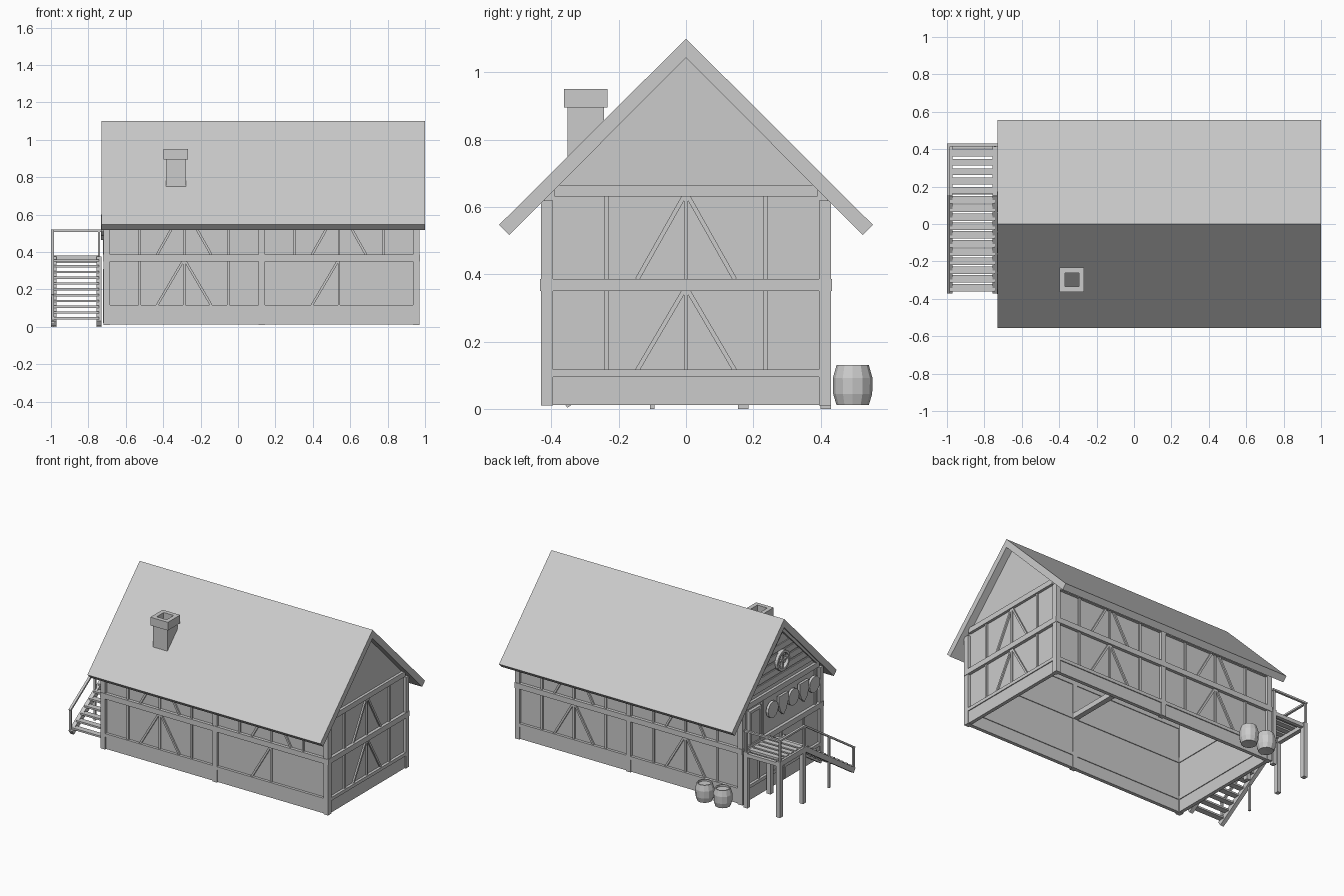
import bpy, bmesh, math
from mathutils import Vector, Matrix

if "Cube" in bpy.data.objects:
    bpy.data.objects.remove(bpy.data.objects["Cube"])

MAT = bpy.data.materials.new("plain grey")
MAT.diffuse_color = (0.6, 0.6, 0.6, 1)
MAT.use_nodes = True
MAT.node_tree.nodes["Principled BSDF"].inputs["Base Color"].default_value = MAT.diffuse_color


def finish(name, bm):
    bmesh.ops.recalc_face_normals(bm, faces=bm.faces)
    me = bpy.data.meshes.new(name)
    bm.to_mesh(me)
    bm.free()
    me.materials.append(MAT)
    ob = bpy.data.objects.new(name, me)
    bpy.context.collection.objects.link(ob)
    return ob


def box(name, x0, x1, y0, y1, z0, z1):
    bm = bmesh.new()
    m = Matrix.Translation(((x0 + x1) / 2, (y0 + y1) / 2, (z0 + z1) / 2))
    bmesh.ops.create_cube(bm, size=1, matrix=m @ Matrix.Diagonal((x1 - x0, y1 - y0, z1 - z0, 1)))
    return finish(name, bm)


def bar(name, p, q, side, w, h):
    """Beam from p to q; w = size along side, h = size across it."""
    p, q, s = Vector(p), Vector(q), Vector(side).normalized()
    d = q - p
    t = d.normalized().cross(s)
    m = Matrix((d, s * w, t * h)).transposed().to_4x4()
    m.translation = (p + q) / 2
    bm = bmesh.new()
    bmesh.ops.create_cube(bm, size=1, matrix=m)
    return finish(name, bm)


def prism(name, pts, vec):
    bm = bmesh.new()
    f = bm.faces.new([bm.verts.new(p) for p in pts])
    r = bmesh.ops.extrude_face_region(bm, geom=[f])
    bmesh.ops.translate(bm, verts=[g for g in r["geom"] if isinstance(g, bmesh.types.BMVert)], vec=vec)
    return finish(name, bm)


X0, X1, Y = -0.72, 0.97, 0.43
SIDES = {  # point on wall line, direction along, outward normal
    "front": (Vector((0, -Y, 0)), Vector((1, 0, 0)), Vector((0, -1, 0))),
    "back": (Vector((0, Y, 0)), Vector((1, 0, 0)), Vector((0, 1, 0))),
    "right": (Vector((X1, 0, 0)), Vector((0, 1, 0)), Vector((1, 0, 0))),
    "left": (Vector((X0, 0, 0)), Vector((0, 1, 0)), Vector((-1, 0, 0))),
}


def timber(name, side, a, b, width, inner, outer):
    """Beam on a wall between (u, z) points, its depth between two offsets from the wall line."""
    o, u, n = SIDES[side]
    off = n * ((inner + outer) / 2)
    p, q = [o + u * c[0] + Vector((0, 0, c[1])) + off for c in (a, b)]
    return bar(side + "_" + name, p, q, n, outer - inner, width)


def bay(side, centre, rows):
    """Studs and braces: rows of (z0, z1, stud offsets, brace signs)."""
    for z0, z1, studs, braces in rows:
        for s in studs:
            timber("stud", side, (centre + s, z0), (centre + s, z1), 0.013, -0.03, -0.008)
        for s in braces:
            timber("brace", side, (centre + s * 0.145, z0), (centre + s * 0.006, z1), 0.013, -0.03, -0.008)


# walls: panels, plinths and horizontal beams
for side, (a, b) in {"front": (X0, X1), "back": (X0, X1), "right": (-Y, Y), "left": (-Y, Y)}.items():
    top = 0.62 if side in ("front", "back") else 0.66
    timber("panel", side, (a + 0.01, 0.35), (b - 0.01, 0.35), top * 2 - 0.7, -0.03, -0.018)
    timber("plinth", side, (a + 0.01, 0.055), (b - 0.01, 0.055), 0.085, -0.03, -0.006)
    timber("sill_beam", side, (a + 0.01, 0.106), (b - 0.01, 0.106), 0.022, -0.035, 0)
    timber("middle_beam", side, (a, 0.368), (b, 0.368), 0.036, -0.035, 0.003)
    if top > 0.65:
        timber("top_beam", side, (-0.39, 0.648), (0.39, 0.648), 0.035, -0.035, 0)
    else:
        timber("top_beam", side, (a, 0.6), (b, 0.6), 0.03, -0.035, 0)

# posts
for sy in (-1, 1):
    for i, x in enumerate((X0, 0.11, X1 - 0.035)):
        ys = sorted((sy * Y, sy * (Y - 0.035)))
        box("wall_post", x, x + 0.035, ys[0], ys[1], 0.01, 0.62)

# half-timber infill
FULL = (-0.237, 0, 0.237)
LOW, UP = (0.115, 0.352), (0.385, 0.632)
both = [(*LOW, FULL, (-1, 1)), (*UP, FULL, (-1, 1))]
bay("front", -0.288, both)
bay("front", 0.54, [(*LOW, (0,), (-1,)), (*UP, FULL, (-1, 1))])
bay("back", -0.288, both)
bay("back", 0.54, both)
bay("right", 0, both)
bay("left", 0, [(*LOW, FULL, ()), (*UP, (0.2, -0.36), ())])

# gables
for name, x in (("right_gable", X1 - 0.03), ("left_gable", X0 + 0.018)):
    prism(name, [(x, -0.41, 0.64), (x, 0.41, 0.64), (x, 0, 1.05)], (0.012, 0, 0))
for z in (0.71, 0.76, 0.81, 0.86, 0.91):
    h = 1.04 - z
    timber("gable_plank", "left", (-h, z), (h, z), 0.04, -0.02, -0.012)
for s in (-1, 1):
    timber("gable_rafter", "left", (s * 0.385, 0.66), (0, 1.035), 0.03, -0.03, 0)

# tie beam inside
box("tie_beam", 0.11, 0.145, -0.42, 0.42, 0.35, 0.385)

# roof
prism("roof", [(-0.73, y, z) for y, z in ((0, 1.1), (0.555, 0.547), (0.525, 0.517), (0, 1.043),
                                           (-0.525, 0.517), (-0.555, 0.547))], (1.73, 0, 0))


# chimney: shaft and cap, hollow at the top
def square_tube(name, cx, cy, ro, ri, z0, z1):
    bm = bmesh.new()
    rings = [[bm.verts.new((cx + sx * r, cy + sy * r, z)) for sx, sy in ((-1, -1), (1, -1), (1, 1), (-1, 1))]
             for r, z in ((ro, z0), (ro, z1), (ri, z1), (ri, z0))]
    for k in range(4):
        a, b = rings[k], rings[(k + 1) % 4]
        for i in range(4):
            bm.faces.new((a[i], a[(i + 1) % 4], b[(i + 1) % 4], b[i]))
    return finish(name, bm)


square_tube("chimney_shaft", -0.332, -0.298, 0.054, 0.037, 0.72, 0.9)
square_tube("chimney_cap", -0.332, -0.298, 0.065, 0.037, 0.895, 0.95)


# barrels, with a sunken lid
def barrel(name, x, y):
    bm = bmesh.new()
    prof = ((0, 0.015), (0.048, 0.012), (0.058, 0.045), (0.059, 0.092), (0.048, 0.13), (0.041, 0.13),
            (0.041, 0.118), (0, 0.118))
    vs = [bm.verts.new((x + r, y, z)) for r, z in prof]
    es = [bm.edges.new(p) for p in zip(vs, vs[1:])]
    bmesh.ops.spin(bm, geom=vs + es, cent=(x, y, 0), axis=(0, 0, 1), angle=math.tau, steps=12)
    bmesh.ops.remove_doubles(bm, verts=bm.verts, dist=1e-4)
    finish(name, bm)


barrel("barrel", -0.486, 0.495)
barrel("barrel", -0.62, 0.495)

# round window ring in the left gable
bm = bmesh.new()
cz = 0.82
sec = [bm.verts.new((x, 0, cz + r)) for x, r in ((-0.7, 0.068), (-0.727, 0.068), (-0.727, 0.052), (-0.7, 0.052))]
es = [bm.edges.new((sec[i], sec[(i + 1) % 4])) for i in range(4)]
bmesh.ops.spin(bm, geom=sec + es, cent=(0, 0, cz), axis=(1, 0, 0), angle=math.tau, steps=16)
bmesh.ops.remove_doubles(bm, verts=bm.verts, dist=1e-4)
finish("round_window_frame", bm)
timber("window_bar", "left", (-0.055, cz), (0.055, cz), 0.01, -0.02, 0)
timber("window_bar", "left", (0, cz - 0.055), (0, cz + 0.055), 0.01, -0.02, 0)

# row of round and pointed shields on the left wall
ROUND = [(0.055 * math.cos(i * math.tau / 12), 0.055 * math.sin(i * math.tau / 12)) for i in range(12)]
POINTED = [(-0.048, 0.06), (0.048, 0.06), (0.048, 0), (0.03, -0.045), (0, -0.075), (-0.03, -0.045), (-0.048, 0)]
for i in range(5):
    y = 0.12 - i * 0.11
    prism("shield", [(X0 + 0.004, y + a, 0.54 + b) for a, b in (POINTED if i % 2 else ROUND)], (-0.017, 0, 0))

# doors: upper one on the landing, lower one below it
for y, z0, z1, w in ((0.29, 0.386, 0.6, 0.11), (0.05, 0.02, 0.3, 0.14)):
    timber("door", "left", (y, z0), (y, z1), w, -0.03, -0.005)
    for s in (-1, 1):
        timber("door_frame", "left", (y + s * w / 2, z0), (y + s * w / 2, z1), 0.018, -0.03, 0.002)
    timber("door_lintel", "left", (y - w / 2 - 0.009, z1), (y + w / 2 + 0.009, z1), 0.018, -0.03, 0.002)

# outside stair: stringers, treads, landing
XO, XI = -0.985, -0.743
for x in (XO, XI):
    bar("stringer", (x, -0.362, 0.018), (x, 0.16, 0.362), (1, 0, 0), 0.027, 0.034)
    box("landing_beam", x - 0.014, x + 0.014, 0.15, 0.43, 0.34, 0.375)
    for y in (0.17, 0.415):
        box("landing_post", x - 0.014, x + 0.014, y - 0.015, y + 0.015, 0, 0.35)
for y in (0.17, 0.415):
    box("landing_cross_beam", XO, XI, y - 0.012, y + 0.012, 0.34, 0.365)
for i in range(11):
    y, z = -0.34 + i * 0.047, 0.045 + i * 0.031
    box("tread", XO, XI, y - 0.02, y + 0.02, z - 0.006, z + 0.006)
for i in range(5):
    y = 0.18 + i * 0.05
    box("landing_slat", XO, XI, y - 0.018, y + 0.018, 0.365, 0.38)

# railings
bar("stair_handrail", (XO - 0.006, -0.368, 0.168), (XO - 0.006, 0.16, 0.515), (1, 0, 0), 0.016, 0.012)
box("landing_handrail", XO - 0.014, XO + 0.002, 0.155, 0.43, 0.508, 0.52)
box("back_handrail", XO - 0.014, XI + 0.012, 0.415, 0.43, 0.508, 0.52)
for x, y, z0, z1 in ((XO, -0.36, 0.02, 0.17), (XO, -0.1, 0, 0.34), (XO, 0.16, 0.35, 0.51),
                     (XO, 0.42, 0.35, 0.51), (XI + 0.006, 0.42, 0.35, 0.51)):
    box("rail_post", x - 0.012, x, y - 0.007, y + 0.007, z0, z1)
